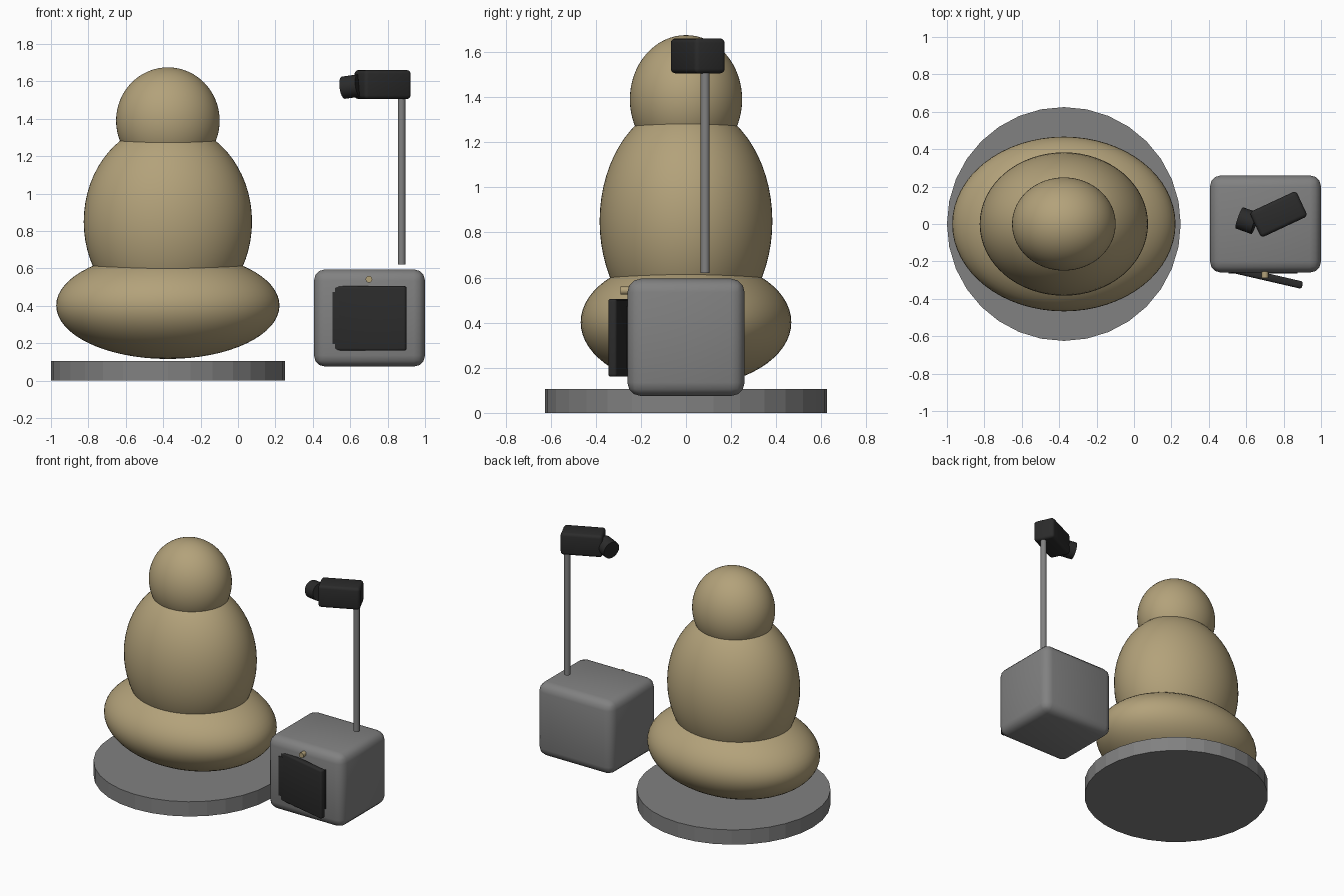
import bpy
from math import radians
from mathutils import Vector

default = bpy.data.objects.get("Cube")
if default:
    bpy.data.objects.remove(default, do_unlink=True)


def material(name, rgb):
    mat = bpy.data.materials.new(name)
    mat.use_nodes = True
    mat.diffuse_color = (*rgb, 1)
    mat.node_tree.nodes["Principled BSDF"].inputs["Base Color"].default_value = (*rgb, 1)
    return mat


TAN = material("tan", (0.45, 0.36, 0.195))
GREY = material("grey", (0.22, 0.22, 0.22))
BLACK = material("black", (0.024, 0.024, 0.024))


def finish(name, mat, smooth=True):
    obj = bpy.context.object
    obj.name = name
    bpy.ops.object.transform_apply(location=False, rotation=False, scale=True)
    obj.data.materials.append(mat)
    if smooth:
        bpy.ops.object.shade_smooth_by_angle(angle=radians(40))
    return obj


def ellipsoid(name, loc, radii, mat):
    bpy.ops.mesh.primitive_uv_sphere_add(segments=64, ring_count=32, location=loc, scale=radii)
    return finish(name, mat)


def rounded_box(name, loc, size, mat, bevel, turn=0):
    bpy.ops.mesh.primitive_cube_add(size=1, location=loc, scale=size, rotation=(0, 0, radians(turn)))
    obj = finish(name, mat, smooth=False)
    mod = obj.modifiers.new("rounding", "BEVEL")
    mod.width = bevel
    mod.segments = 3
    bpy.ops.object.modifier_apply(modifier=mod.name)
    bpy.ops.object.shade_smooth_by_angle(angle=radians(40))
    return obj


def cylinder(name, loc, radius, length, mat, axis=(0, 0, 1), sides=24, smooth=True):
    turn = Vector(axis).to_track_quat("Z", "Y").to_euler() if axis != (0, 0, 1) else (0, 0, 0)
    bpy.ops.mesh.primitive_cylinder_add(vertices=sides, radius=radius, depth=length,
                                        location=loc, rotation=turn)
    return finish(name, mat, smooth)


# Seated figure on its round plinth
MID = -0.375
cylinder("plinth", (MID, 0, 0.0525), 0.625, 0.105, GREY, sides=32, smooth=False)
ellipsoid("folded_legs", (MID, 0, 0.402), (0.597, 0.467, 0.286), TAN)
ellipsoid("torso", (MID, 0, 0.85), (0.45, 0.383, 0.525), TAN)
ellipsoid("head", (MID, 0, 1.39), (0.277, 0.249, 0.285), TAN)

# Collection box with a door standing ajar
rounded_box("box", (0.703, 0, 0.335), (0.594, 0.52, 0.52), GREY, 0.06)
rounded_box("door_recess", (0.69, -0.245, 0.335), (0.37, 0.04, 0.28), BLACK, 0.002)
rounded_box("door", (0.703, -0.282, 0.333), (0.405, 0.04, 0.345), BLACK, 0.012, turn=-13)
cylinder("door_knob", (0.70, -0.265, 0.542), 0.018, 0.05, TAN, axis=(0, -1, 0), sides=16)

# Camera on a pole
cylinder("pole", (0.875, 0.085, 1.065), 0.02, 0.89, GREY, sides=16)
rounded_box("camera_body", (0.773, 0.052, 1.583), (0.275, 0.15, 0.155), BLACK, 0.02, turn=25)
cylinder("camera_lens", (0.605, 0.018, 1.572), 0.06, 0.09, BLACK, axis=(-0.93, 0.33, -0.13))
